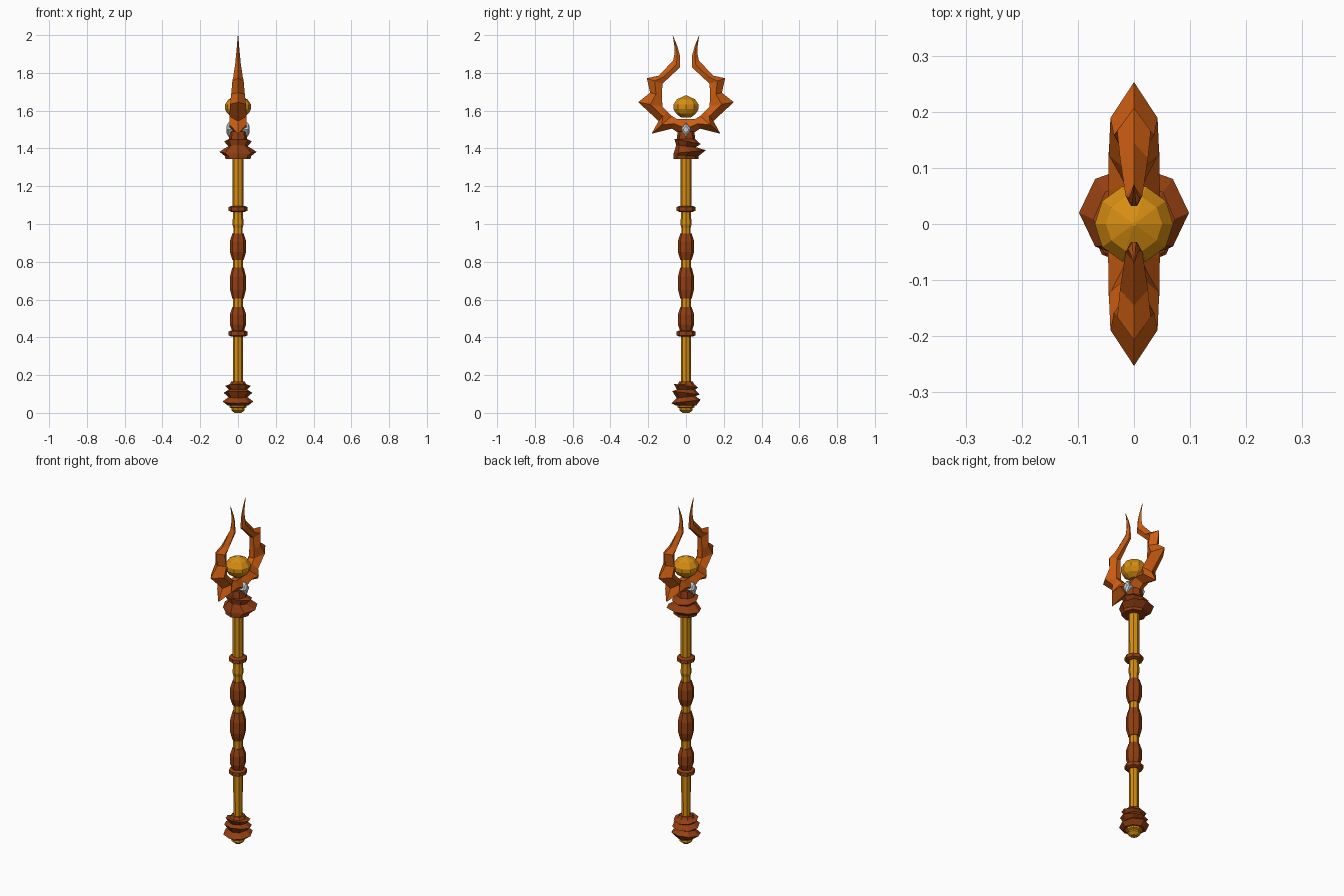
import bpy, bmesh, math


def material(name, rgb):
    m = bpy.data.materials.new(name)
    m.diffuse_color = (*rgb, 1)
    return m


GOLD = material("amber gold", (0.68, 0.27, 0.006))
BROWN = material("dark copper", (0.29, 0.05, 0.006))
ORANGE = material("bright copper", (0.60, 0.11, 0.006))
SILVER = material("silver", (0.60, 0.64, 0.68))


def loft(name, rings, mat):
    """Skin a list of equal-sized point rings and cap both ends."""
    bm = bmesh.new()
    vs = [[bm.verts.new(p) for p in r] for r in rings]
    n = len(vs[0])
    for a, b in zip(vs, vs[1:]):
        for i in range(n):
            j = (i + 1) % n
            bm.faces.new((a[i], a[j], b[j], b[i]))
    bm.faces.new(vs[0])
    bm.faces.new(vs[-1])
    bmesh.ops.remove_doubles(bm, verts=bm.verts, dist=1e-5)
    bmesh.ops.recalc_face_normals(bm, faces=bm.faces)
    me = bpy.data.meshes.new(name)
    bm.to_mesh(me)
    bm.free()
    me.materials.append(mat)
    ob = bpy.data.objects.new(name, me)
    bpy.context.collection.objects.link(ob)
    return ob


def turned(name, profile, mat, n=8):
    """Turned part; profile rows are z, radius, [y squash, y centre, tilt]."""
    rings = []
    for row in profile:
        z, r, sq, cy, tilt = (list(row) + [1, 0, 0][len(row) - 2:])[:5]
        ring = []
        for i in range(n):
            a = math.tau * i / n
            y = r * sq * math.sin(a)
            ring.append((r * math.cos(a), y + cy, z + tilt * y))
        rings.append(ring)
    return loft(name, rings, mat)


# Shaft and its gold foot
turned("shaft", [(0.10, 0.025), (0.42, 0.026), (0.98, 0.025), (1.00, 0.030),
                 (1.05, 0.026), (1.10, 0.029), (1.38, 0.030)], GOLD)
turned("foot_cap", [(0.0, 0.018), (0.015, 0.036), (0.025, 0.034),
                    (0.03, 0.045), (0.06, 0.045)], GOLD)

# Pommel of three slanted flanges
turned("pommel", [(0.04, 0.055), (0.06, 0.081, 0.95, 0, 0.12),
                  (0.084, 0.050, 1, 0, 0.1), (0.106, 0.076, 0.95, 0, -0.12),
                  (0.124, 0.048), (0.143, 0.068, 0.95, 0, -0.15),
                  (0.150, 0.045), (0.165, 0.036)], BROWN)

# Grip bulges
for k, (z0, z1) in enumerate([(0.43, 0.56), (0.605, 0.77), (0.81, 0.95)]):
    h = z1 - z0
    turned(f"grip_{k + 1}", [(z0, 0.030), (z0 + h * 0.3, 0.043),
                             (z0 + h * 0.7, 0.043), (z1, 0.030)], BROWN)

# Shaft rings
for k, z in enumerate((0.42, 1.08)):
    turned(f"ring_{k + 1}", [(z - 0.016, 0.036), (z - 0.010, 0.049),
                             (z + 0.010, 0.049), (z + 0.016, 0.036)], BROWN)

# Head collar: two slanted flanges pushed toward +y
turned("collar", [(1.345, 0.066), (1.36, 0.070, 0.95),
                  (1.382, 0.098, 0.87, 0.02, 0.10),
                  (1.412, 0.052, 1, 0, -0.1),
                  (1.437, 0.073, 0.95, 0.008, -0.20),
                  (1.450, 0.048), (1.49, 0.045)], BROWN)

# Horned crescent: inner y,z, outer y,z, half thickness, for the +y half
half = [(0.00, 1.555, 0.00, 1.455, 0.046), (0.05, 1.557, 0.075, 1.505, 0.046),
        (0.075, 1.572, 0.182, 1.478, 0.045), (0.10, 1.595, 0.145, 1.545, 0.045),
        (0.125, 1.622, 0.253, 1.645, 0.042), (0.127, 1.68, 0.190, 1.695, 0.036),
        (0.125, 1.742, 0.207, 1.772, 0.030), (0.09, 1.775, 0.145, 1.785, 0.025),
        (0.033, 1.828, 0.068, 1.865, 0.015), (0.032, 1.89, 0.060, 1.905, 0.010),
        (0.045, 1.94, 0.062, 1.945, 0.006), (0.069, 1.998, 0.071, 2.0, 0.001)]
path = [(-a, b, -c, d, t) for a, b, c, d, t in half[:0:-1]] + half
sections = []
for iy, iz, oy, oz, t in path:
    my, mz = (iy + oy) / 2, (iz + oz) / 2
    sections.append([(-t * 0.4, iy, iz), (-t, my, mz), (0, oy, oz),
                     (t, my, mz), (t * 0.4, iy, iz)])
loft("horned_crescent", sections, ORANGE)

# Floating faceted orb
turned("orb", [(1.563, 0.026), (1.585, 0.056), (1.61, 0.070),
               (1.632, 0.070), (1.66, 0.050), (1.681, 0.004)], GOLD, 10)

# Silver diamond studs on both faces
for side, label in ((-1, "left"), (1, "right")):
    rings = []
    for x, s in ((0.02, 1), (0.052, 1), (0.060, 0.55)):
        rings.append([(side * x, 0.027 * s * math.cos(i * math.pi / 2),
                       1.50 + 0.037 * s * math.sin(i * math.pi / 2))
                      for i in range(4)])
    loft(f"stud_{label}", rings, SILVER)
